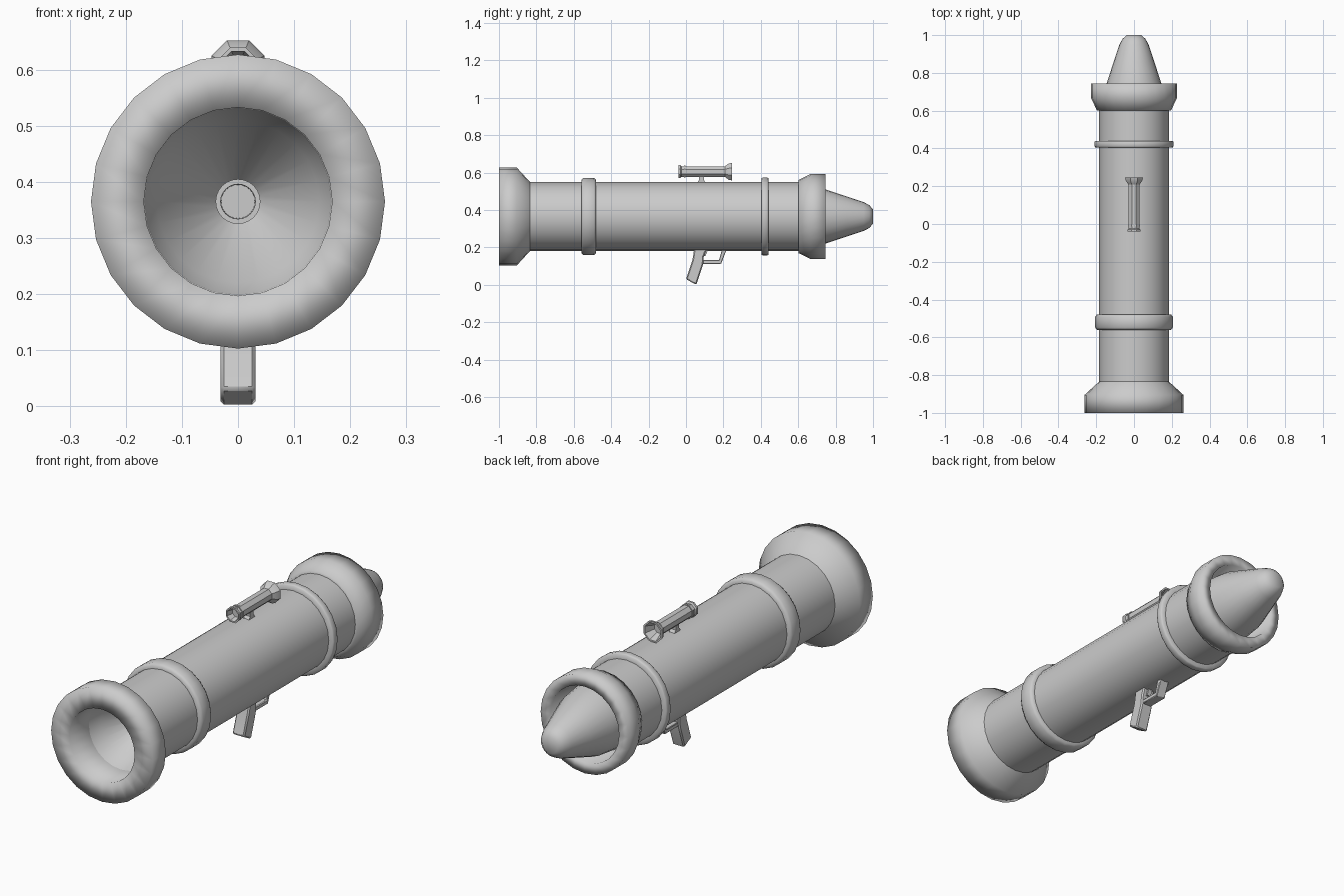
import bpy, bmesh, math

if "Cube" in bpy.data.objects:
    bpy.data.objects.remove(bpy.data.objects["Cube"])

AXIS = 0.365    # height of the barrel axis
SIGHT = 0.605   # height of the sight axis

grey = bpy.data.materials.new("plain_grey")
grey.use_nodes = True
grey.diffuse_color = (0.6, 0.6, 0.6, 1)
grey.node_tree.nodes["Principled BSDF"].inputs["Base Color"].default_value = (0.6, 0.6, 0.6, 1)


def finish(name, bm, angle=None):
    bmesh.ops.recalc_face_normals(bm, faces=bm.faces)
    me = bpy.data.meshes.new(name)
    bm.to_mesh(me)
    bm.free()
    me.materials.append(grey)
    ob = bpy.data.objects.new(name, me)
    bpy.context.collection.objects.link(ob)
    bpy.ops.object.select_all(action='DESELECT')
    ob.select_set(True)
    bpy.context.view_layer.objects.active = ob
    if angle is None:
        bpy.ops.object.shade_smooth()
    else:
        bpy.ops.object.shade_smooth_by_angle(angle=math.radians(angle))
    return ob


def lathe(name, profile, height=AXIS, sides=24, turn=0.0, angle=None, closed=False):
    """Spin (y, radius) points around a line parallel to y."""
    bm = bmesh.new()
    rings = []
    for y, r in profile:
        if r == 0:
            rings.append([bm.verts.new((0, y, height))] * sides)
            continue
        steps = [2 * math.pi * (i + turn) / sides for i in range(sides)]
        rings.append([bm.verts.new((r * math.cos(a), y, height + r * math.sin(a))) for a in steps])
    pairs = list(zip(rings, rings[1:]))
    if closed:
        pairs.append((rings[-1], rings[0]))
    for a, b in pairs:
        for i in range(sides):
            j = (i + 1) % sides
            corners = list(dict.fromkeys((a[i], a[j], b[j], b[i])))
            bm.faces.new(corners)
    return finish(name, bm, angle)


def plate(name, outline, half, bevel=0.0):
    """Extrude a (y, z) outline sideways, symmetric about x = 0."""
    bm = bmesh.new()
    face = bm.faces.new([bm.verts.new((-half, y, z)) for y, z in outline])
    new = bmesh.ops.extrude_face_region(bm, geom=[face])["geom"]
    bmesh.ops.translate(bm, vec=(2 * half, 0, 0),
                        verts=[v for v in new if isinstance(v, bmesh.types.BMVert)])
    ob = finish(name, bm, 30)
    if bevel:
        mod = ob.modifiers.new("soft_edges", 'BEVEL')
        mod.width = bevel
        mod.segments = 1
    return ob


# Barrel and the two bands around it
lathe("barrel", [(-0.86, 0.184), (0.63, 0.184)])
lathe("rear_band", [(-0.56, 0.18), (-0.56, 0.197), (-0.548, 0.206), (-0.492, 0.206),
                    (-0.48, 0.197), (-0.48, 0.18)])
lathe("front_band", [(0.405, 0.18), (0.405, 0.205), (0.411, 0.209), (0.434, 0.209),
                     (0.44, 0.205), (0.44, 0.18)])

# Flared rear bell with a funnel inside and a small vent at its centre
lathe("rear_bell", [(-0.83, 0.18), (-0.905, 0.262), (-1, 0.262), (-1, 0.168), (-0.86, 0.166)])
lathe("exhaust_funnel", [(-0.86, 0.167), (-0.80, 0.145), (-0.66, 0.04)])
lathe("exhaust_vent", [(-0.64, 0.04), (-0.68, 0.04), (-0.68, 0.031), (-0.64, 0.03), (-0.64, 0)], angle=40)

# Muzzle collar and the warhead sitting in it
lathe("muzzle_collar", [(0.6, 0.18), (0.602, 0.196), (0.665, 0.227), (0.745, 0.227),
                        (0.745, 0.177), (0.64, 0.172), (0.63, 0)])
lathe("warhead", [(0.63, 0.158), (0.745, 0.145), (0.86, 0.107), (0.95, 0.077),
                  (0.98, 0.061), (1, 0.038), (1, 0)], angle=50)

# Eight sided sight tube with flared, hollow ends
lathe("sight_tube", [(-0.04, 0.037), (-0.03, 0.037), (-0.024, 0.031), (0.208, 0.031),
                     (0.228, 0.047), (0.245, 0.051), (0.245, 0.043), (0.2, 0.024),
                     (0.2, 0)], SIGHT, 8, 0.5, 35)
lathe("sight_eyepiece", [(-0.01, 0), (-0.01, 0.022), (-0.04, 0.03), (-0.04, 0.037)], SIGHT, 8, 0.5, 35)
lathe("eyepiece_ring", [(-0.012, 0.03), (-0.012, 0.035), (-0.002, 0.035), (-0.002, 0.03)], SIGHT, 8, 0.5, 35)
plate("sight_mount", [(0.055, 0.54), (0.07, 0.56), (0.07, 0.585), (0.095, 0.585),
                      (0.095, 0.56), (0.11, 0.54)], 0.014)

# Pistol grip, trigger guard and trigger
plate("grip", [(0.045, 0.2), (0.035, 0.135), (0, 0.03), (0.055, 0), (0.092, 0.11),
               (0.095, 0.15), (0.112, 0.2)], 0.031, 0.006)
plate("trigger_guard", [(0.085, 0.112), (0.188, 0.112), (0.198, 0.14), (0.222, 0.2),
                        (0.196, 0.2), (0.176, 0.132), (0.085, 0.132)], 0.024, 0.003)
plate("trigger", [(0.1, 0.2), (0.095, 0.155), (0.105, 0.155), (0.122, 0.2)], 0.01)
